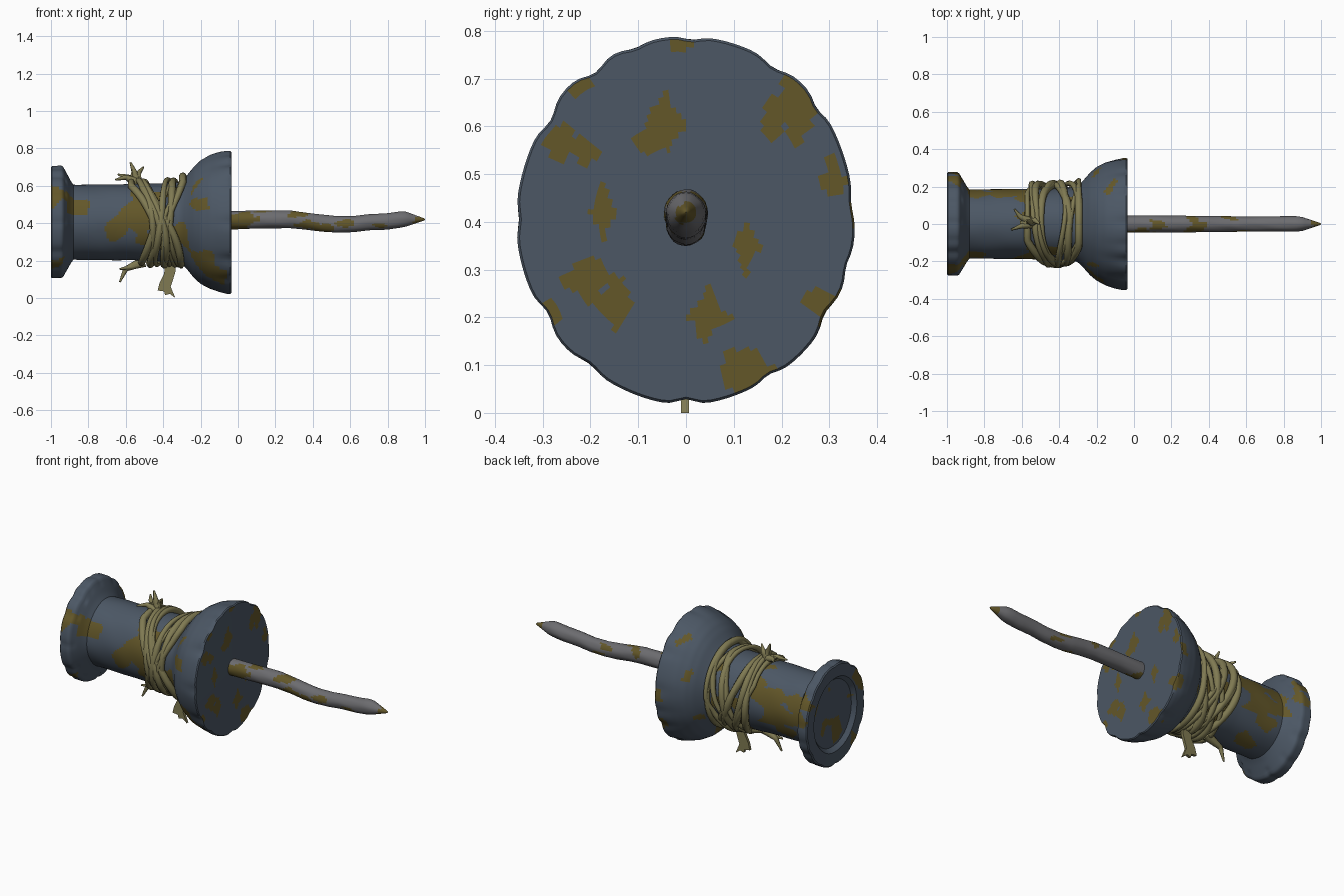
import bpy, bmesh, math, random
from mathutils import Vector, kdtree

if "Cube" in bpy.data.objects:
    bpy.data.objects.remove(bpy.data.objects["Cube"])

random.seed(7)
ZC, YS = 0.405, 0.92          # axis height, slight flattening in y
SEGS = 128


def material(name, col):
    m = bpy.data.materials.new(name)
    m.diffuse_color = (*col, 1)
    m.use_nodes = True
    m.node_tree.nodes["Principled BSDF"].inputs["Base Color"].default_value = m.diffuse_color
    return m


SLATE = material("slate", (0.072, 0.096, 0.13))
RUST = material("ochre_rust", (0.125, 0.095, 0.022))
STEEL = material("dull_steel", (0.15, 0.15, 0.16))
STRING = material("string", (0.215, 0.195, 0.085))


def link(name, mesh, mats, angle=35):
    ob = bpy.data.objects.new(name, mesh)
    bpy.context.collection.objects.link(ob)
    for m in mats:
        mesh.materials.append(m)
    bpy.ops.object.select_all(action='DESELECT')
    ob.select_set(True)
    bpy.context.view_layer.objects.active = ob
    bpy.ops.object.shade_smooth_by_angle(angle=math.radians(angle))
    return ob


def resample(pts, step):
    out = [pts[0]]
    for a, b in zip(pts, pts[1:]):
        n = max(1, round(math.dist(a, b) / step))
        out += [tuple(p + (q - p) * i / n for p, q in zip(a, b)) for i in range(1, n + 1)]
    return out


def loft(name, rings, point, mats, patch, segs):
    """Skin rings of points running along x; patch(centre) picks the rust faces."""
    bm = bmesh.new()
    rows = [[bm.verts.new(point(r, 2 * math.pi * i / segs)) for i in range(segs)] for r in rings]
    for a, b in zip(rows, rows[1:]):
        for i in range(segs):
            j = (i + 1) % segs
            bm.faces.new((a[i], a[j], b[j], b[i]))
    bm.faces.new(rows[0])
    bm.faces.new(rows[-1])
    for f in bm.faces:
        f.material_index = int(patch(f.calc_center_median()))
    bmesh.ops.recalc_face_normals(bm, faces=bm.faces)
    me = bpy.data.meshes.new(name)
    bm.to_mesh(me)
    bm.free()
    return link(name, me, mats)


def flakes(lo, hi, count, stretch, every):
    """Angular patches: every n-th cell around randomly scattered points."""
    tree = kdtree.KDTree(count)
    for i in range(count):
        p = [random.uniform(a, b) for a, b in zip(lo, hi)]
        tree.insert(Vector((p[0] * stretch, p[1], p[2])), i)
    tree.balance()
    return lambda c: tree.find(Vector((c.x * stretch, c.y, c.z)))[1] % every == 0


def wobble(x, t):
    """Hand-worn unevenness around a turned surface, about -1 to 1."""
    return (math.sin(17 * x + 3 * t) + math.sin(31 * x - 5 * t + 1) + math.sin(9 * x + 8 * t + 2)) / 3


# Pin body: recessed end cap, waist and dome
END = [(-0.975, 0.002), (-0.975, 0.2), (-0.998, 0.222), (-1.0, 0.295), (-0.994, 0.302), (-0.945, 0.302),
       (-0.935, 0.296), (-0.895, 0.222), (-0.88, 0.2)]
DOME = [(-0.6, 0.203), (-0.32, 0.212), (-0.295, 0.228), (-0.27, 0.255), (-0.235, 0.298), (-0.2, 0.33),
        (-0.15, 0.358), (-0.1, 0.375), (-0.06, 0.384), (-0.042, 0.385), (-0.036, 0.38), (-0.035, 0.002)]
# rim chips: angle (degrees from +y towards +z), width, depth
CHIPS = [(58, 5, .012), (88, 4, .008), (124, 5, .016), (146, 5, .014), (38, 4, .01), (212, 5, .014),
         (234, 5, .01), (270, 4, .012), (328, 5, .014), (345, 4, .007), (5, 5, .007), (180, 4, .008),
         (300, 4, .009), (108, 4, .007)]


def body_point(ring, t):
    x, r = ring
    rr = r * (1 + 0.009 * wobble(x, t))
    rim = max(0, (r - 0.3) / 0.085) * math.exp(min(0, x + 0.05) * 14)
    lip = 0.6 if (r > 0.27 and x < -0.9) else 0
    deg = math.degrees(t)
    for a, w, d in CHIPS:
        k = (deg - a + 180) % 360 - 180
        rr -= d * (rim + lip) * math.exp(-(k / w) ** 2)
    return (x, rr * YS * math.cos(t), ZC + rr * math.sin(t))


# rust spots on the flat face: y, z, half width, half height
SPOTS = [(-.04, .61, .035, .045), (-.08, .57, .035, .025), (-.26, .565, .05, .03), (-.21, .54, .03, .02),
         (.23, .64, .045, .06), (.18, .61, .025, .04), (.31, .49, .025, .04), (-.175, .42, .025, .04),
         (.125, .35, .03, .037), (-.2, .28, .05, .04), (-.15, .23, .04, .04), (.045, .2, .042, .04),
         (.125, .09, .055, .042), (-.285, .21, .02, .03), (.28, .23, .035, .03), (-.22, .69, .03, .025),
         (-.01, .775, .025, .02)]
body_flakes = flakes((-1.05, -.42, -.02), (0, .42, .83), 850, 0.7, 6)


def body_patch(c):
    if c.x > -0.037:
        w = 0.25 * math.sin(70 * c.y + 40 * c.z) * math.sin(60 * c.z - 30 * c.y)
        return any(abs((c.y - y) / a) + abs((c.z - z) / b) * 0.8 < 1.15 + w for y, z, a, b in SPOTS)
    return body_flakes(c)


loft("pin_body", resample(END + DOME, 0.013), body_point, (SLATE, RUST), body_patch, SEGS)

# Bent needle: x, centre height, radius
NEEDLE = [(-0.06, .416, .047), (0.1, .419, .046), (0.28, .42, .046), (0.36, .412, .044), (0.45, .4, .044),
          (0.53, .393, .042), (0.62, .395, .041), (0.7, .405, .041), (0.8, .41, .042), (0.87, .419, .042),
          (0.9, .421, .038), (0.995, .42, .006), (1.0, .42, .001)]


def needle_point(ring, t):
    x, z, r = ring
    r *= 1 + 0.03 * wobble(x, t)
    return (x, r * 0.98 * math.cos(t), z + r * 1.04 * math.sin(t))


loft("needle", resample(NEEDLE, 0.016), needle_point, (STEEL, RUST),
     flakes((-.1, -.06, .33), (1.05, .06, .48), 130, 0.5, 6), 28)


def strands(name, paths, depth, cyclic):
    """Round strands along (x, y, z, thickness) points, joined into one mesh."""
    cu = bpy.data.curves.new(name, 'CURVE')
    cu.dimensions = '3D'
    cu.bevel_depth = depth
    cu.bevel_resolution = 2
    cu.use_fill_caps = True
    for path in paths:
        s = cu.splines.new('POLY')
        s.points.add(len(path) - 1)
        s.use_cyclic_u = cyclic
        for p, (x, y, z, r) in zip(s.points, path):
            p.co = (x, y, z, 1)
            p.radius = r
    tmp = bpy.data.objects.new(name + "_path", cu)
    bpy.context.collection.objects.link(tmp)
    me = bpy.data.meshes.new_from_object(tmp.evaluated_get(bpy.context.evaluated_depsgraph_get()))
    bpy.data.objects.remove(tmp)
    me.materials.clear()
    link(name, me, (STRING,), 60)


def waist(x):
    for (a, ra), (b, rb) in zip(DOME, DOME[1:]):
        if a <= x <= b:
            return ra + (rb - ra) * (x - a) / (b - a)
    return 0.203


# String wraps, pinched at the front: front x, top/bottom tilt, back offset
WRAPS = [(-.45, -.11, -.07), (-.43, -.09, .0), (-.41, -.06, -.09), (-.44, .08, .02), (-.40, .09, .05),
         (-.37, .06, .07), (-.36, -.01, .06), (-.46, -.03, -.08), (-.42, .03, .03), (-.38, -.10, -.04)]
loops = []
for k, (x0, tilt, back) in enumerate(WRAPS):
    loop = []
    for i in range(72):
        t = 2 * math.pi * i / 72
        x = x0 + tilt * math.sin(t) + back * (1 - math.cos(t)) / 2 + 0.006 * math.sin(3 * t + k)
        x = max(-0.57, min(-0.295, x))
        r = waist(x) + 0.012 + 0.007 * (k % 3) / 2 + 0.003 * math.sin(4 * t + 2 * k)
        loop.append((x, -r * 0.95 * math.cos(t), ZC + r * math.sin(t), 1 + 0.25 * math.sin(2 * t + k)))
    loops.append(loop)
strands("string_wraps", loops, 0.017, True)

# Frayed knot ends, tapering to a point
TAILS = [[(-.53, 0, .615), (-.6, -.01, .645), (-.655, -.03, .632)],
         [(-.54, .01, .62), (-.555, .01, .675), (-.575, .02, .725)],
         [(-.55, .01, .63), (-.53, .02, .67), (-.505, .0, .7)],
         [(-.55, .01, .63), (-.61, .04, .65), (-.64, .08, .66)],
         [(-.5, 0, .19), (-.57, -.005, .165), (-.632, -.02, .155)],
         [(-.52, 0, .19), (-.6, .0, .155), (-.632, -.01, .085)]]
tails = []
for t in TAILS:
    pts = resample(t, 0.012)
    tails.append([(*p, 1.3 - 1.05 * i / (len(pts) - 1)) for i, p in enumerate(pts)])
strands("string_tails", tails, 0.019, False)


def ribbon(name, outline, y, thick=0.016):
    """Flat torn strip in the xz plane."""
    bm = bmesh.new()
    f = bm.faces.new([bm.verts.new((x, y, z)) for x, z in outline])
    ext = bmesh.ops.extrude_face_region(bm, geom=[f])
    bmesh.ops.translate(bm, vec=(0, thick, 0), verts=[v for v in ext["geom"] if isinstance(v, bmesh.types.BMVert)])
    bmesh.ops.triangulate(bm, faces=bm.faces)
    bmesh.ops.recalc_face_normals(bm, faces=bm.faces)
    me = bpy.data.meshes.new(name)
    bm.to_mesh(me)
    bm.free()
    link(name, me, (STRING,))


# Torn strip hanging under the waist, and the web of the top knot
ribbon("hanging_strip", [(-.39, .2), (-.335, .2), (-.335, .14), (-.35, .09), (-.36, .06), (-.335, .0),
                         (-.365, .022), (-.39, .015), (-.395, .035), (-.43, .04), (-.42, .08), (-.395, .13)], -0.01)
ribbon("knot_web", [(-.59, .62), (-.61, .645), (-.575, .655), (-.565, .69), (-.545, .665), (-.52, .68),
                    (-.515, .62)], 0.0)
